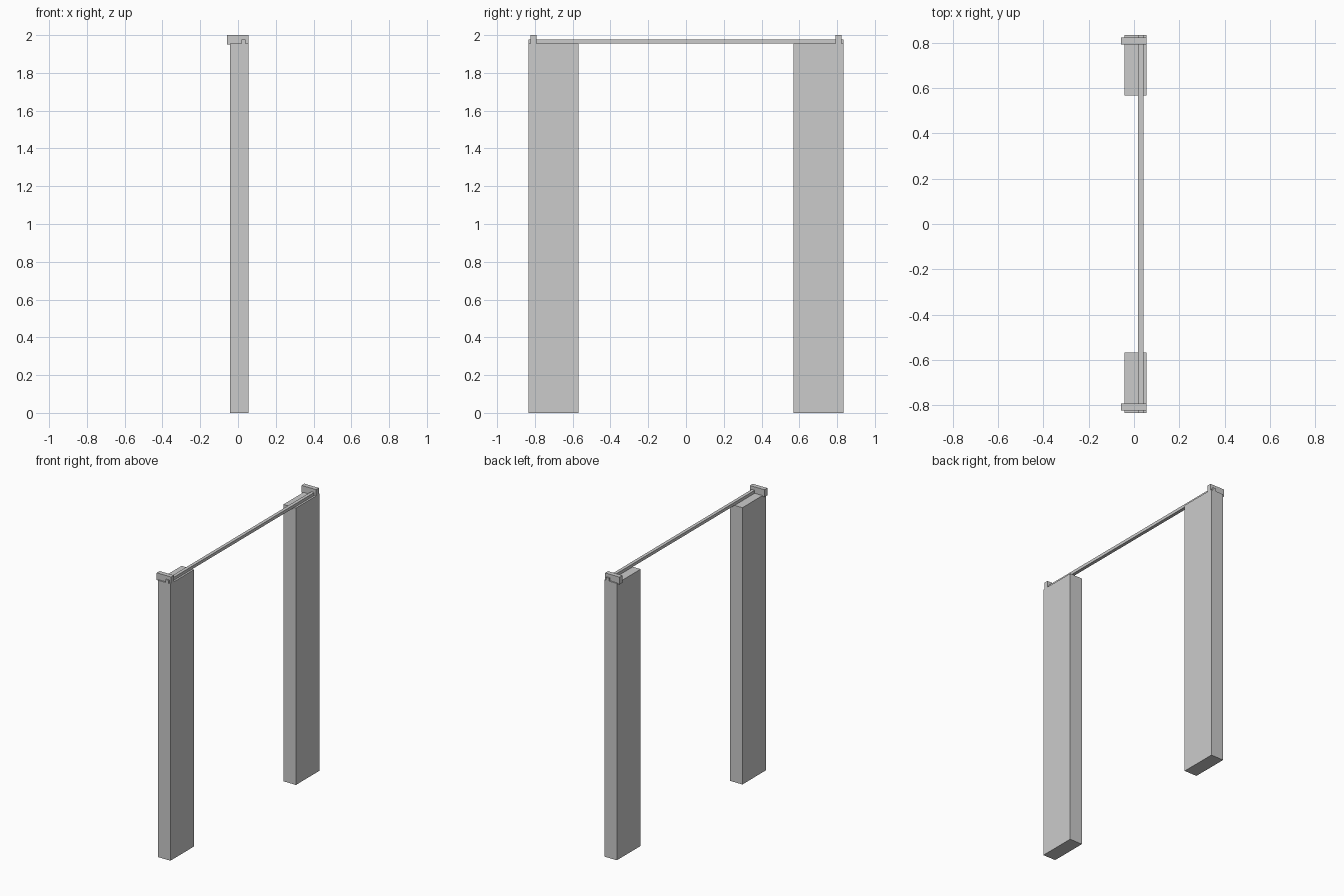
import bpy, bmesh

if "Cube" in bpy.data.objects:
    bpy.data.objects.remove(bpy.data.objects["Cube"])


def extrude_y(name, profile, y0, y1):
    """Closed XZ profile extruded from y0 to y1."""
    bm = bmesh.new()
    face = bm.faces.new([bm.verts.new((x, y0, z)) for x, z in profile])
    res = bmesh.ops.extrude_face_region(bm, geom=[face])
    verts = [v for v in res["geom"] if isinstance(v, bmesh.types.BMVert)]
    bmesh.ops.translate(bm, verts=verts, vec=(0, y1 - y0, 0))
    bmesh.ops.recalc_face_normals(bm, faces=bm.faces[:])
    mesh = bpy.data.meshes.new(name)
    bm.to_mesh(mesh)
    bm.free()
    obj = bpy.data.objects.new(name, mesh)
    bpy.context.collection.objects.link(obj)
    return obj


def rect(x0, x1, z0, z1):
    return [(x0, z0), (x1, z0), (x1, z1), (x0, z1)]


X0, X1 = -0.043, 0.055          # post depth
TOP, RAIL_TOP = 1.955, 1.976    # post top, rail top
R0, R1 = 0.018, 0.041           # rail width

# bracket: lip hooked over the post edge, notch fitted over the rail
bracket = [(-0.058, 1.949), (X0, 1.949), (X0, TOP), (R0, TOP), (R0, RAIL_TOP),
           (R1, RAIL_TOP), (R1, TOP), (X1, TOP), (X1, 2.0), (-0.058, 2.0)]

for side, s in (("front", -1), ("back", 1)):
    extrude_y(side + "_post", rect(X0, X1, 0, TOP), s * 0.568, s * 0.833)
    extrude_y(side + "_bracket", bracket, s * 0.792, s * 0.824)

# rail spanning both posts
extrude_y("top_rail", rect(R0, R1, TOP, RAIL_TOP), -0.833, 0.833)
